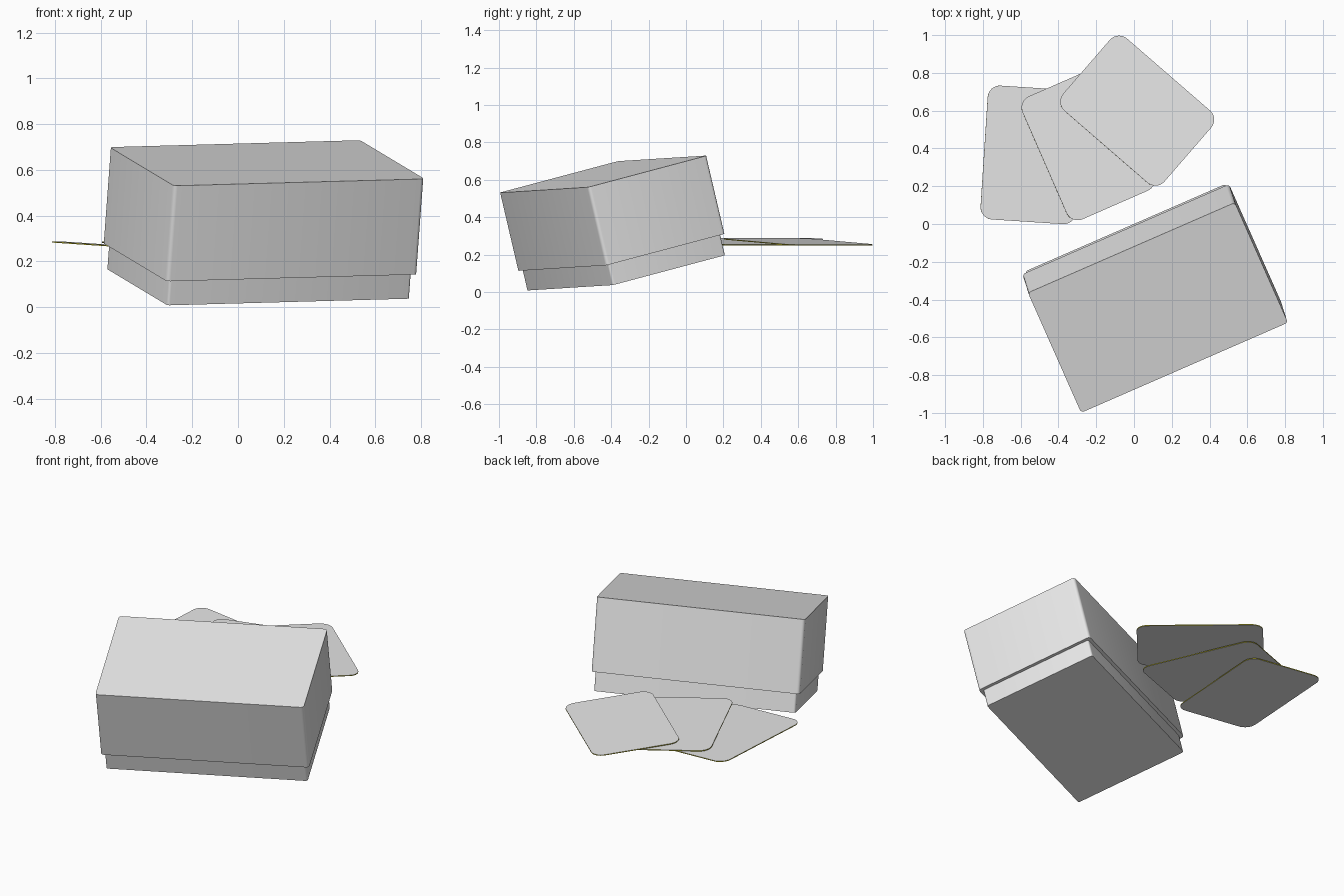
import bpy, bmesh, math
from mathutils import Matrix, Vector

if "Cube" in bpy.data.objects:
    bpy.data.objects.remove(bpy.data.objects["Cube"])


def material(name, rgb):
    m = bpy.data.materials.new(name)
    m.diffuse_color = (*rgb, 1.0)
    m.use_nodes = True
    m.node_tree.nodes["Principled BSDF"].inputs["Base Color"].default_value = m.diffuse_color
    return m


GREY = material("light_grey", (0.8, 0.8, 0.8))
YELLOW = material("yellow_edge", (0.6, 0.55, 0.03))


def frame(x_axis, y_hint, origin):
    """Orthonormal placement matrix from two directions and an origin."""
    x = Vector(x_axis).normalized()
    z = x.cross(Vector(y_hint)).normalized()
    y = z.cross(x)
    return Matrix.Translation(origin) @ Matrix((x, y, z)).transposed().to_4x4()


def add_object(name, bm, mats, matrix):
    bmesh.ops.recalc_face_normals(bm, faces=bm.faces)
    me = bpy.data.meshes.new(name)
    bm.to_mesh(me)
    bm.free()
    ob = bpy.data.objects.new(name, me)
    bpy.context.collection.objects.link(ob)
    for m in mats:
        me.materials.append(m)
    ob.matrix_world = matrix
    bpy.ops.object.select_all(action='DESELECT')
    ob.select_set(True)
    bpy.context.view_layer.objects.active = ob
    return ob


def block(name, length, depth, z0, z1, bevel, matrix):
    bm = bmesh.new()
    bmesh.ops.create_cube(bm, size=1)
    bmesh.ops.scale(bm, vec=(length, depth, z1 - z0), verts=bm.verts)
    bmesh.ops.translate(bm, vec=(0, 0, (z0 + z1) / 2), verts=bm.verts)
    # soften only the upright corners strongly, the rest stay crisp
    upright = [e for e in bm.edges
               if abs(e.verts[0].co.z - e.verts[1].co.z) > 0.01]
    bmesh.ops.bevel(bm, geom=upright, offset=bevel, segments=4,
                    profile=0.5, affect='EDGES')
    ob = add_object(name, bm, [GREY], matrix)
    bpy.ops.object.shade_smooth_by_angle(angle=math.radians(35))
    return ob


def card(name, x, y, angle, length=0.71, width=0.507, radius=0.065, thick=0.005):
    """Rounded card; its long edge points along angle, tilted across its width."""
    bm = bmesh.new()
    verts = []
    corners = ((1, 1), (-1, 1), (-1, -1), (1, -1))
    for i, (sx, sy) in enumerate(corners):
        for k in range(9):
            a = math.radians(90 * i + 90 * k / 8)
            verts.append(bm.verts.new((
                sx * (length / 2 - radius) + radius * math.cos(a),
                sy * (width / 2 - radius) + radius * math.sin(a),
                -thick / 2)))
    face = bm.faces.new(verts)
    ext = bmesh.ops.extrude_face_region(bm, geom=[face])
    top = [v for v in ext['geom'] if isinstance(v, bmesh.types.BMVert)]
    bmesh.ops.translate(bm, vec=(0, 0, thick), verts=top)
    bm.normal_update()
    for f in bm.faces:
        f.material_index = 0 if abs(f.normal.z) > 0.5 else 1
    a = math.radians(angle)
    m = frame((math.cos(a), math.sin(a), 0),
              (-math.sin(a), math.cos(a), -0.067), (x, y, 0.268))
    add_object(name, bm, [GREY, YELLOW], m)
    bpy.ops.object.shade_smooth_by_angle(angle=math.radians(35))


# tilted box: origin at the centre of the lid top
box = frame((1.09, 0.475, 0.03), (-0.28, 0.64, 0.17), (0.127, -0.443, 0.63))
block("box_lid", 1.195, 0.715, -0.43, 0.0, 0.018, box)
block("box_base", 1.155, 0.677, -0.543, -0.40, 0.012, box)

# three fanned cards behind the box
card("card_right", 0.017, 0.60, -40.9)
card("card_middle", -0.242, 0.426, -66.4)
card("card_left", -0.541, 0.366, -93.7)
